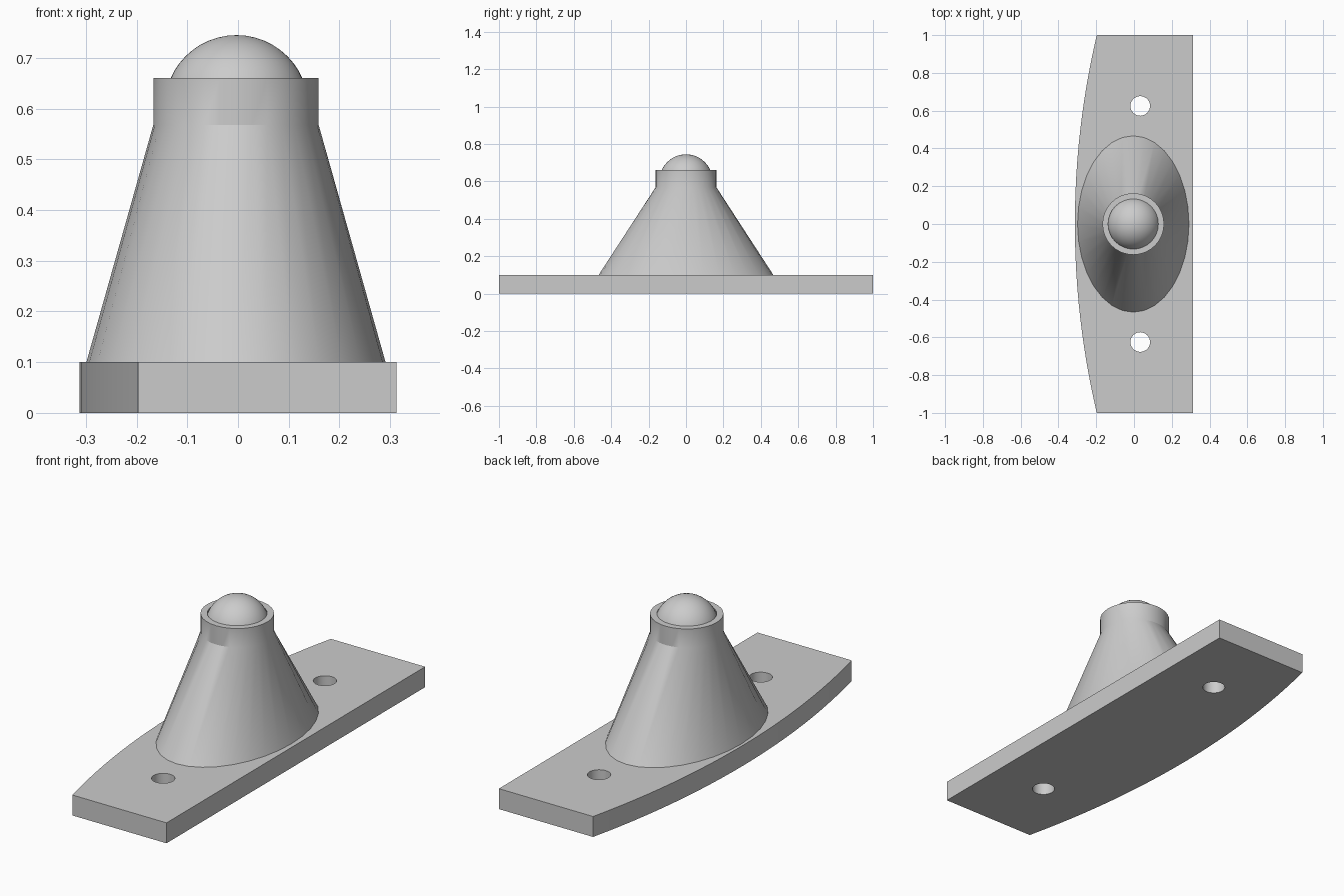
import bpy, bmesh, math

default = bpy.data.objects.get("Cube")
if default:
    bpy.data.objects.remove(default, do_unlink=True)

grey = bpy.data.materials.new("plain grey")
grey.use_nodes = True
color = (0.6, 0.6, 0.6, 1)
grey.diffuse_color = color
grey.node_tree.nodes["Principled BSDF"].inputs["Base Color"].default_value = color


def finish(obj):
    """Give the part its colour and smooth its rounded faces."""
    obj.data.materials.clear()
    obj.data.materials.append(grey)
    bpy.ops.object.select_all(action='DESELECT')
    obj.select_set(True)
    bpy.context.view_layer.objects.active = obj
    bpy.ops.object.shade_smooth_by_angle(angle=math.radians(30))


def add_mesh(name, bm):
    bmesh.ops.recalc_face_normals(bm, faces=bm.faces)
    mesh = bpy.data.meshes.new(name)
    bm.to_mesh(mesh)
    bm.free()
    obj = bpy.data.objects.new(name, mesh)
    bpy.context.collection.objects.link(obj)
    finish(obj)
    return obj


def loft(name, rings, cx, sides=32):
    """Skin a stack of (x radius, y radius, height) ellipses into a solid."""
    bm = bmesh.new()
    loops = []
    for rx, ry, z in rings:
        angles = [2 * math.pi * i / sides for i in range(sides)]
        loops.append([bm.verts.new((cx + rx * math.cos(a), ry * math.sin(a), z))
                      for a in angles])
    for low, high in zip(loops, loops[1:]):
        for i in range(sides):
            j = (i + 1) % sides
            bm.faces.new((low[i], low[j], high[j], high[i]))
    bm.faces.new(loops[0])
    bm.faces.new(loops[-1])
    return add_mesh(name, bm)


def add_outline(curve, points):
    spline = curve.splines.new('POLY')
    spline.points.add(len(points) - 1)
    for point, (x, y) in zip(spline.points, points):
        point.co = (x, y, 0, 1)
    spline.use_cyclic_u = True


# Base plate: straight on one side, bowed on the other, with two screw holes
thickness = 0.1
side, corner, steps = 0.313, -0.197, 24
bow = -side - corner
curve = bpy.data.curves.new("base_plate", 'CURVE')
curve.dimensions = '2D'
curve.fill_mode = 'BOTH'
curve.extrude = thickness / 2
radius = (1 + bow * bow) / (2 * abs(bow))
half = math.asin(1 / radius)
bowed = []
for i in range(steps + 1):
    a = half * (1 - 2 * i / steps)
    bowed.append((-side + radius * (1 - math.cos(a)), radius * math.sin(a)))
add_outline(curve, [(side, -1), (side, 1)] + bowed)
for sign in (-1, 1):
    add_outline(curve, [(0.033 + 0.052 * math.cos(math.tau * i / 32),
                         sign * 0.625 + 0.052 * math.sin(math.tau * i / 32))
                        for i in range(32)])
plate = bpy.data.objects.new("base_plate", curve)
bpy.context.collection.objects.link(plate)
bpy.ops.object.select_all(action='DESELECT')
plate.select_set(True)
bpy.context.view_layer.objects.active = plate
bpy.ops.object.convert(target='MESH')
plate = bpy.context.view_layer.objects.active
bm = bmesh.new()
bm.from_mesh(plate.data)
bmesh.ops.remove_doubles(bm, verts=bm.verts, dist=0.0001)
bmesh.ops.translate(bm, verts=bm.verts, vec=(0, 0, thickness / 2))
bmesh.ops.recalc_face_normals(bm, faces=bm.faces)
bm.to_mesh(plate.data)
bm.free()
finish(plate)

# Oval pedestal rising into a round collar with a socket for the ball
loft("pedestal_and_collar", [
    (0.295, 0.467, thickness),
    (0.163, 0.163, 0.568),
    (0.163, 0.163, 0.66),
    (0.133, 0.133, 0.66),
    (0.133, 0.133, 0.6),
], -0.004)

# Ball seated in the collar
bm = bmesh.new()
bmesh.ops.create_uvsphere(bm, u_segments=48, v_segments=24, radius=0.142)
bmesh.ops.translate(bm, verts=bm.verts, vec=(-0.003, 0, 0.603))
add_mesh("ball", bm)
